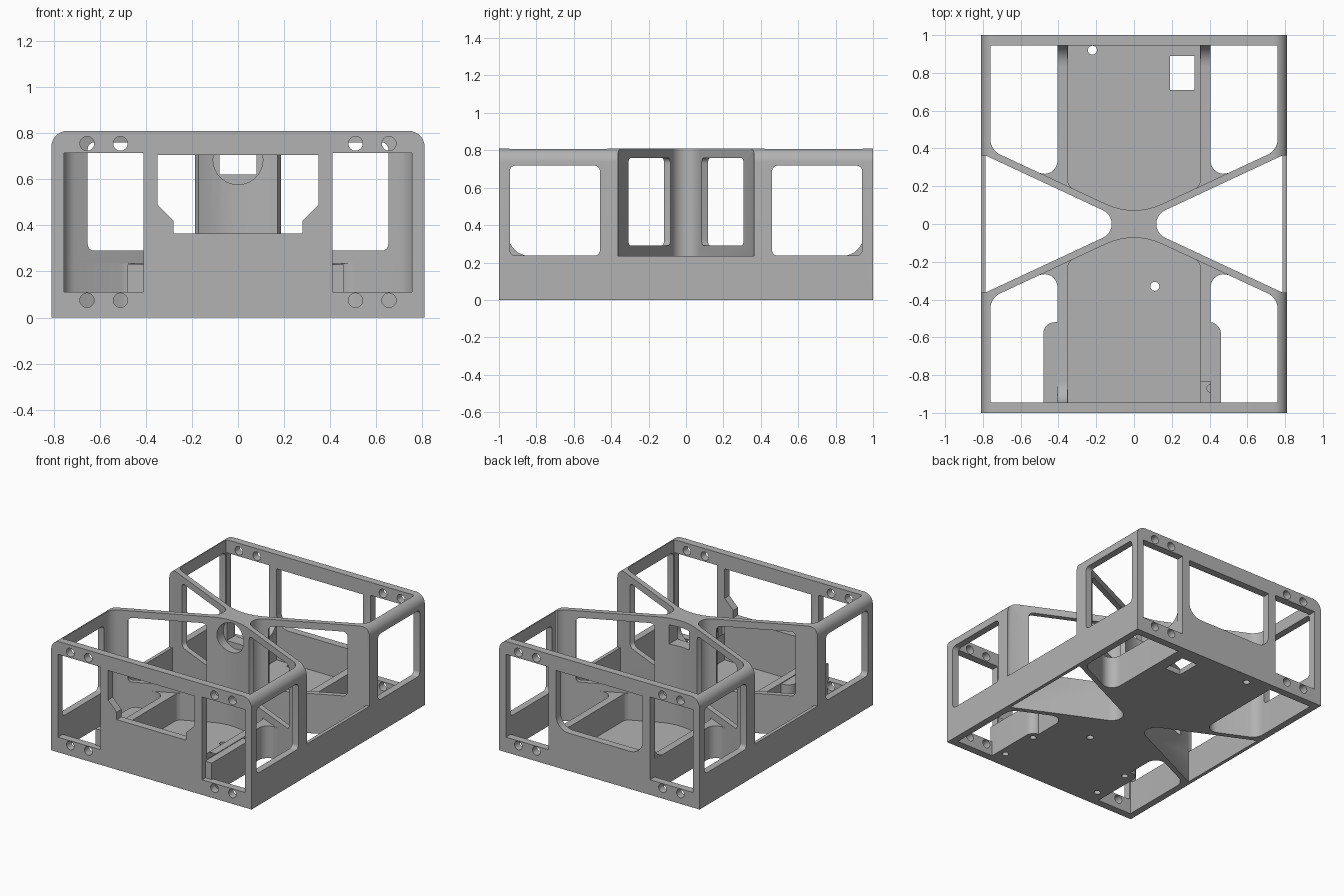
import bpy, bmesh, math
from mathutils import Vector, Matrix

if "Cube" in bpy.data.objects:
    bpy.data.objects.remove(bpy.data.objects["Cube"])

SLOPE = 0.467            # plan slope of the diagonal walls
ANG = math.atan(SLOPE)

mat = bpy.data.materials.new("mid_grey")
mat.diffuse_color = (0.45, 0.45, 0.45, 1)
mat.use_nodes = True
mat.node_tree.nodes["Principled BSDF"].inputs["Base Color"].default_value = mat.diffuse_color


def rounded(corners):
    """Corners are (u, v) or (u, v, radius); returns an outline with arcs."""
    out, n = [], len(corners)
    for i, c in enumerate(corners):
        p = Vector(c[:2])
        if len(c) < 3:
            out.append(p)
            continue
        a = (Vector(corners[i - 1][:2]) - p).normalized()
        b = (Vector(corners[(i + 1) % n][:2]) - p).normalized()
        half = a.angle(b) / 2
        r = c[2]
        centre = p + (a + b).normalized() * (r / math.sin(half))
        t = r / math.tan(half)
        d0, d1 = p + a * t - centre, p + b * t - centre
        sweep = d0.angle_signed(d1)
        for k in range(9):
            w = -sweep * k / 8
            out.append(centre + Vector((d0.x * math.cos(w) - d0.y * math.sin(w),
                                        d0.x * math.sin(w) + d0.y * math.cos(w))))
    return out


def rect(u0, u1, v0, v1, r=0):
    pts = [(u0, v0), (u1, v0), (u1, v1), (u0, v1)]
    return rounded([p + (r,) for p in pts]) if r else pts


def circle(u, v, r, n=24):
    return [(u + r * math.cos(2 * math.pi * i / n), v + r * math.sin(2 * math.pi * i / n))
            for i in range(n)]


def prism(name, pts, axis, lo, hi):
    """Extrude an outline along an axis; u, v are the remaining axes in order."""
    place = {'x': lambda u, v, w: (w, u, v), 'y': lambda u, v, w: (u, w, v),
             'z': lambda u, v, w: (u, v, w)}[axis]
    bm = bmesh.new()
    f = bm.faces.new([bm.verts.new(place(p[0], p[1], lo)) for p in pts])
    ext = bmesh.ops.extrude_face_region(bm, geom=[f])
    bmesh.ops.translate(bm, verts=[e for e in ext['geom'] if isinstance(e, bmesh.types.BMVert)],
                        vec=Vector(place(0, 0, hi - lo)))
    bmesh.ops.recalc_face_normals(bm, faces=bm.faces)
    me = bpy.data.meshes.new(name)
    bm.to_mesh(me)
    bm.free()
    me.materials.append(mat)
    ob = bpy.data.objects.new(name, me)
    bpy.context.collection.objects.link(ob)
    return ob


def boolean(target, tool, op='DIFFERENCE'):
    bpy.context.view_layer.objects.active = target
    m = target.modifiers.new("cut", 'BOOLEAN')
    m.operation, m.solver, m.object = op, 'EXACT', tool
    bpy.ops.object.modifier_apply(modifier=m.name)
    bpy.data.objects.remove(tool)


def cut(pts, axis, lo, hi):
    boolean(frame, prism("cutter", pts, axis, lo, hi))


def inner(x):            # chamber face of the diagonal wall
    return 0.0366 + SLOPE * abs(x)


# Outer block with rounded upper long edges
frame = prism("frame", rounded([(-.81, 0), (.81, 0), (.81, .81, .07), (-.81, .81, .07)]),
              'y', -1, 1)

# Triangular side bays between the diagonal walls, open above the low sill
for s in (-1, 1):
    for outer, z0 in ((.785, -.1), (1.0, .235)):
        xe, ye = .785, SLOPE * .785 - .004
        pts = [(.0086, 0, .08), (xe, -ye)]
        if outer > xe:
            pts += [(outer, -ye), (outer, ye)]
        pts.append((xe, ye))
        cut(rounded([(s * p[0],) + p[1:] for p in pts]), 'z', z0, 1)

# Front and rear chambers
for s in (-1, 1):
    def flip(pts, sx=1):
        return rounded([(sx * p[0], s * p[1]) + p[2:] for p in pts])
    apex = (0, inner(0), .35)
    # centre tray above the floor
    cut(flip([(-.35, .945), (-.35, inner(.35), .05), apex, (.35, inner(.35), .05), (.35, .945)]),
        'z', .04, 1)
    # open space above the low ribs
    cut(flip([(-.76, .945), (-.76, inner(.76), .09), apex, (.76, inner(.76), .09), (.76, .945)]),
        'z', .235, 1)
    for sx in (-1, 1):
        # through pockets beside the tray
        cut(flip([(.405, .945), (.76, .945), (.76, inner(.76), .09), (.405, inner(.405), .07)], sx),
            'z', -.1, 1)

# Windows of the end walls
chamfered = [(-.35, .705), (-.35, .49), (-.28, .42), (-.28, .365),
             (.28, .365), (.28, .42), (.35, .49), (.35, .705)]
cut(chamfered, 'y', -1.1, -.9)
cut(rounded([(-.35, .705), (-.35, .275, .1), (.35, .275, .1), (.35, .705)]), 'y', .9, 1.1)
for s in (-1, 1):
    lo, hi = sorted((s * 1.1, s * .91))
    for sx in (-1, 1):
        a, b = sorted((sx * .41, sx * .755))
        cut(rect(a, b, .11, .715), 'y', lo, hi)
        for x in (.51, .655):
            for z in (.075, .755):
                cut(circle(sx * x, z, .031), 'y', lo, hi)

# Windows of the side walls and diagonal walls
for sx in (-1, 1):
    for s in (-1, 1):
        a, b = sorted((s * .46, s * .942))
        lo, hi = sorted((sx * .73, sx * .9))
        cut(rect(a, b, .237, .718, .03), 'x', lo, hi)
        tool = prism("cutter", rect(-.265, .265, .29, .76, .03), 'y', -.07, .07)
        tool.data.transform(Matrix.Translation((sx * .42, s * .212, 0))
                            @ Matrix.Rotation(sx * s * ANG, 4, 'Z'))
        boolean(frame, tool)

# Hub opening with a round recess on the front
cut(rect(-.08, .08, .62, .76), 'y', -.2, .2)
cut(circle(0, .685, .108, 40), 'y', -.2, -.015)

# Floor openings
cut(rect(.19, .32, .71, .89), 'z', -.1, .1)
for x, y in ((-.22, .92), (.11, -.33)):
    cut(circle(x, y, .024), 'z', -.1, .1)

# Mounting blocks beside the front tray
for sx, w in ((-1, .48), (1, .46)):
    pts = [(.39, -.96), (w, -.96), (w, -.52, .06), (.39, -.52)]
    boolean(frame, prism("block", rounded([(sx * p[0],) + p[1:] for p in pts]), 'z', 0, .23), 'UNION')
    for y in (-.58, -.87):
        cut(circle(sx * .405, y, .022), 'z', -.1, .12)

# Curved gussets where the low ribs meet the end walls
for sx in (-1, 1):
    for s in (-1, 1):
        arc = [(s * (.835 + .115 * math.sin(t)), .35 - .115 * math.cos(t))
               for t in [i * math.pi / 16 for i in range(9)]]
        a, b = sorted((sx * .351, sx * .404))
        g = prism("rib_gusset", arc + [(s * .96, .35), (s * .96, .22), (s * .835, .22)], 'x', a, b)
        boolean(frame, g, 'UNION')

bpy.ops.object.select_all(action='DESELECT')
frame.select_set(True)
bpy.context.view_layer.objects.active = frame
bpy.ops.object.shade_smooth_by_angle(angle=math.radians(30))
